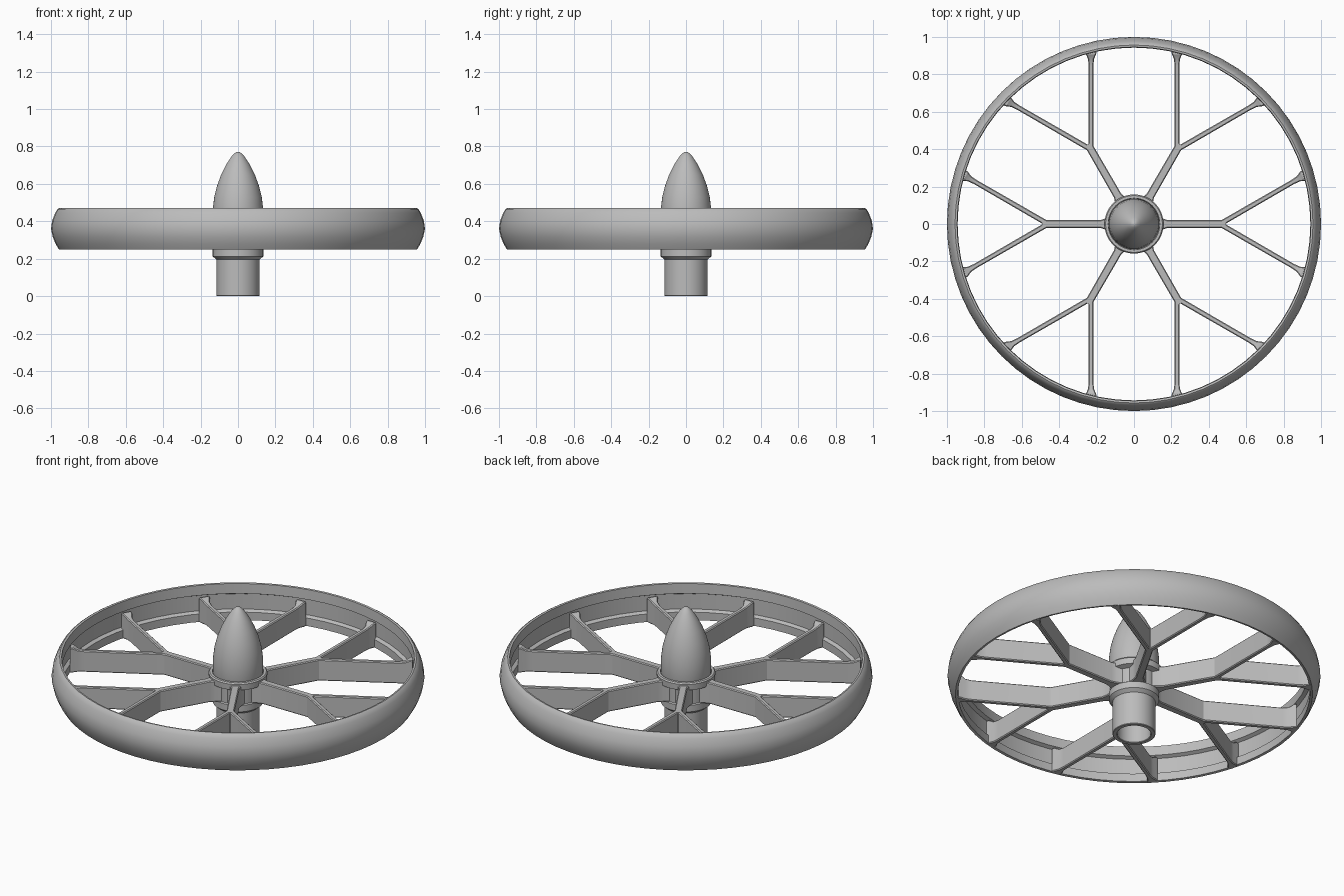
import bpy, bmesh, math
from mathutils import Matrix, Vector

cube = bpy.data.objects.get("Cube")
if cube:
    bpy.data.objects.remove(cube, do_unlink=True)

grey = bpy.data.materials.new("plain grey")
grey.use_nodes = True
GREY = (0.5, 0.5, 0.5, 1)
grey.diffuse_color = GREY
grey.node_tree.nodes["Principled BSDF"].inputs["Base Color"].default_value = GREY


def finish(name, bm, angle=35):
    bmesh.ops.remove_doubles(bm, verts=bm.verts, dist=1e-5)
    bmesh.ops.recalc_face_normals(bm, faces=bm.faces)
    mesh = bpy.data.meshes.new(name)
    bm.to_mesh(mesh)
    bm.free()
    mesh.materials.append(grey)
    ob = bpy.data.objects.new(name, mesh)
    bpy.context.collection.objects.link(ob)
    bpy.ops.object.select_all(action='DESELECT')
    ob.select_set(True)
    bpy.context.view_layer.objects.active = ob
    bpy.ops.object.shade_smooth_by_angle(angle=math.radians(angle))
    return ob


def lathe(name, profile, steps, closed=False):
    """Spin an (r, z) profile around the z axis."""
    bm = bmesh.new()
    vs = [bm.verts.new((r, 0, z)) for r, z in profile]
    pairs = list(zip(vs, vs[1:])) + ([(vs[-1], vs[0])] if closed else [])
    edges = [bm.edges.new(p) for p in pairs]
    bmesh.ops.spin(bm, geom=vs + edges, cent=(0, 0, 0), axis=(0, 0, 1),
                   angle=math.tau, steps=steps, use_merge=True)
    return finish(name, bm)


def arm(bm, start, heading, stations, bottom):
    """Loft box sections (distance, half width, top z) along a heading."""
    d = Vector((math.cos(heading), math.sin(heading), 0))
    n = Vector((-d.y, d.x, 0))
    c = 0.005  # chamfer along the long edges
    rings = []
    for s, w, top in stations:
        p = Vector(start) + d * s
        sect = [(-w + c, bottom), (w - c, bottom), (w, bottom + c), (w, top - c),
                (w - c, top), (-w + c, top), (-w, top - c), (-w, bottom + c)]
        rings.append([bm.verts.new(p + n * a + Vector((0, 0, z))) for a, z in sect])
    for a, b in zip(rings, rings[1:]):
        for i in range(8):
            j = (i + 1) % 8
            bm.faces.new((a[i], a[j], b[j], b[i]))
    bm.faces.new(rings[0])
    bm.faces.new(rings[-1])


# Rounded outer rim with a channel on its inner side
lathe("rim", [
    (0.958, 0.25), (0.975, 0.279), (0.990, 0.315), (1.0, 0.36), (0.993, 0.405),
    (0.977, 0.445), (0.965, 0.465), (0.957, 0.47), (0.946, 0.468), (0.943, 0.41),
    (0.963, 0.40), (0.963, 0.31), (0.944, 0.30), (0.944, 0.253)], 64, closed=True)

# Hollow hub tube with flared cup and a collar under the spinner
lathe("hub", [
    (0, 0.20), (0.09, 0.20), (0.09, 0.003), (0.093, 0), (0.112, 0), (0.115, 0.003),
    (0.115, 0.195), (0.135, 0.212), (0.135, 0.25), (0.128, 0.255), (0.128, 0.34),
    (0.156, 0.35), (0.158, 0.385), (0.152, 0.392), (0.138, 0.392), (0.136, 0.38),
    (0, 0.38)], 48)

# Pointed spinner
lathe("spinner", [
    (0, 0.37), (0.130, 0.37), (0.135, 0.40), (0.134, 0.47), (0.127, 0.53),
    (0.112, 0.59), (0.090, 0.65), (0.062, 0.705), (0.036, 0.745), (0.020, 0.763),
    (0.009, 0.770), (0, 0.772)], 48)

# Six forked spokes
LOW, TOP, FORK = 0.25, 0.375, 0.48
stem = [(0.11, 0.05, TOP), (0.145, 0.032, TOP), (0.175, 0.022, TOP),
        (0.44, 0.021, TOP), (FORK + 0.012, 0.021, TOP)]
reach = 0.497
branch = [(0, 0.014, TOP), (reach - 0.06, 0.013, TOP), (reach - 0.025, 0.016, TOP + 0.005),
          (reach, 0.027, TOP + 0.02), (reach + 0.014, 0.03, TOP + 0.02)]
for k in range(6):
    turn = k * math.pi / 3
    bm = bmesh.new()
    arm(bm, (0, 0, 0), 0, stem, LOW)
    for side in (1, -1):
        arm(bm, (FORK - 0.01, 0.006 * side, 0), side * math.pi / 6, branch, LOW)
    bmesh.ops.transform(bm, matrix=Matrix.Rotation(turn, 4, 'Z'), verts=bm.verts)
    finish(f"forked_spoke_{k + 1}", bm, 30)
